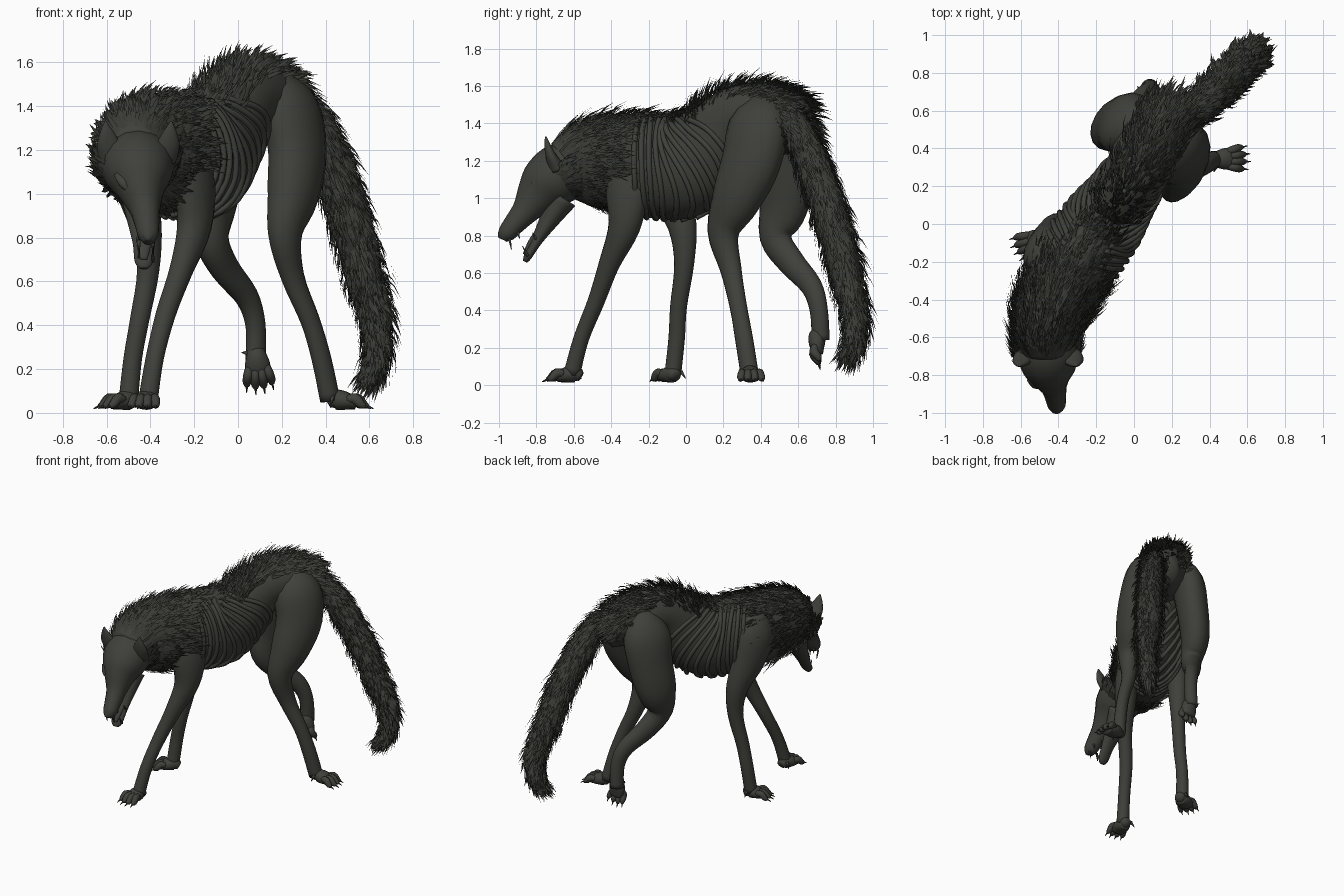
import bpy, bmesh, math, random
from mathutils import Vector as V

random.seed(4)
if "Cube" in bpy.data.objects:
    bpy.data.objects.remove(bpy.data.objects["Cube"])


def material(name, colour):
    m = bpy.data.materials.new(name)
    m.use_nodes = True
    m.diffuse_color = colour
    bsdf = m.node_tree.nodes["Principled BSDF"]
    bsdf.inputs["Base Color"].default_value = colour
    bsdf.inputs["Roughness"].default_value = 0.9
    return m


HIDE = material("dark grey hide", (0.05, 0.05, 0.043, 1))
FUR = material("charcoal fur", (0.042, 0.042, 0.036, 1))
ACROSS = V((0.85, -0.53, 0))     # sideways direction of the turned body
FACE = V((1, 0.1, 0))            # sideways direction of the head


def sample(rows, t):
    """Smoothly interpolated row of x, y, z, half width, half depth."""
    i = max(0, min(int(t), len(rows) - 2))
    f = t - i
    a, b, c, d = (rows[max(0, min(i + k, len(rows) - 1))] for k in (-1, 0, 1, 2))
    return [q + f * (r - p) / 2 + f * f * (p - 2.5 * q + 2 * r - s / 2)
            + f ** 3 * (1.5 * (q - r) + (s - p) / 2) for p, q, r, s in zip(a, b, c, d)]


def frame(rows, t, hint):
    row = sample(rows, t)
    ahead = V(sample(rows, min(t + .1, len(rows) - 1))[:3])
    behind = V(sample(rows, max(t - .1, 0))[:3])
    tan = (ahead - behind).normalized()
    side = (hint - tan * hint.dot(tan)).normalized()
    return V(row[:3]), tan, side, tan.cross(side), max(row[3], .002), max(row[4], .002)


def surface(rows, t, ang, hint, scale=1.0):
    c, tan, s, u, a, b = frame(rows, t, hint)
    p = c + (s * math.cos(ang) * a + u * math.sin(ang) * b) * scale
    n = (s * math.cos(ang) / a + u * math.sin(ang) / b).normalized()
    return p, n, tan


def loft(bm, rows, hint=ACROSS, sides=16, sub=4):
    rings = []
    total = (len(rows) - 1) * sub
    for k in range(total + 1):
        rings.append([bm.verts.new(surface(rows, k / sub, math.tau * j / sides, hint)[0])
                      for j in range(sides)])
    for r, q in zip(rings, rings[1:]):
        for j in range(sides):
            bm.faces.new((r[j], r[j - 1], q[j - 1], q[j]))
    bm.faces.new(rings[0])
    bm.faces.new(rings[-1][::-1])


def finish(bm, name, mat, smooth=True):
    if smooth:
        bmesh.ops.recalc_face_normals(bm, faces=bm.faces)
    me = bpy.data.meshes.new(name)
    bm.to_mesh(me)
    bm.free()
    me.materials.append(mat)
    me.polygons.foreach_set("use_smooth", [smooth] * len(me.polygons))
    ob = bpy.data.objects.new(name, me)
    bpy.context.collection.objects.link(ob)


def part(name, rows, hint=ACROSS, mat=HIDE):
    bm = bmesh.new()
    loft(bm, rows, hint)
    finish(bm, name, mat)


def fur(name, rows, patches, hint=ACROSS, flow=-1):
    """Blades of hair; patch = count, t range, angle range, length, lift."""
    bm = bmesh.new()
    for count, t0, t1, a0, a1, length, lift in patches:
        for _ in range(count):
            ang = math.radians(random.uniform(a0, a1))
            p, n, tan = surface(rows, random.uniform(t0, t1), ang, hint, 0.98)
            jitter = V([random.uniform(-.25, .25) for _ in range(3)])
            d = (tan * flow + n * lift + jitter).normalized()
            s = d.cross(n).normalized() * random.uniform(.005, .012)
            l = length * random.uniform(.5, 1.2)
            mid = p + d * l * .5 + n * l * .1
            a, b, c, e, tip = [bm.verts.new(q) for q in
                               (p - s, p + s, mid + s * .8, mid - s * .8, p + d * l)]
            bm.faces.new((a, b, c, e))
            bm.faces.new((e, c, tip))
    finish(bm, name, FUR, False)


def paw(name, pos, d, up):
    """Pad, four arched toes with claws and a dewclaw."""
    bm = bmesh.new()
    pos, d, up = V(pos), V(d).normalized(), V(up)
    up = (up - d * up.dot(d)).normalized()
    side = d.cross(up)

    def at(f, s, h, a, b):
        return [*(pos + d * f + side * s + up * h), a, b]
    loft(bm, [at(-.08, 0, .03, .03, .025), at(-.05, 0, .045, .045, .045),
              at(0, 0, .04, .058, .042), at(.05, 0, .025, .05, .025)], side)
    for k in (-1.5, -.5, .5, 1.5):
        reach = .09 - abs(k) * .014
        w = k * .032
        loft(bm, [at(.01, w * .8, .045, .02, .02), at(reach * .6, w, .05, .022, .025),
                  at(reach, w * 1.15, .024, .02, .02), at(reach + .02, w * 1.2, .016, .01, .01)],
             side, 8, 3)
        loft(bm, [at(reach, w * 1.15, .025, .009, .009),
                  at(reach + .045, w * 1.3, .004, .001, .001)], side, 6, 1)
    loft(bm, [at(-.06, .04, .06, .012, .012), at(-.07, .065, .02, .002, .002)], side, 6, 1)
    finish(bm, name, HIDE)


# Torso, from tail root to throat
torso = [(.24, .64, 1.3, .07, .09), (.17, .55, 1.38, .15, .17), (.09, .42, 1.43, .18, .18),
         (.01, .27, 1.42, .17, .18), (-.07, .14, 1.28, .18, .23), (-.16, .01, 1.18, .21, .28),
         (-.26, -.13, 1.17, .22, .28), (-.35, -.27, 1.18, .21, .27), (-.42, -.42, 1.19, .2, .25),
         (-.46, -.56, 1.18, .18, .22), (-.46, -.68, 1.15, .13, .15)]
part("torso", torso)

# Protruding ribs and spine knobs
bm = bmesh.new()
for k in range(10):
    t = 3.7 + k * .3
    for flip in (0, 1):
        pts = []
        for j in range(8):
            ang = math.radians(65 - j * 21)
            ang = math.pi - ang if flip else ang
            p = surface(torso, t - .5 * math.sin(j / 7 * math.pi) + .25, ang, ACROSS, 1.01)[0]
            pts.append([*p, .015, .015])
        loft(bm, pts, V((0.3, 0.5, 0.2)), 8, 3)
finish(bm, "ribs", HIDE)
bm = bmesh.new()
for k in range(16):
    p = surface(torso, 2.5 + k * .3, math.pi / 2, ACROSS)[0]
    loft(bm, [[*(p - V((0, 0, .03))), .025, .025], [*(p + V((0, 0, .012))), .01, .012]], ACROSS, 8, 1)
finish(bm, "spine_knobs", HIDE)

# Legs
part("left_hind_leg", [(.17, .43, 1.52, .06, .08), (.23, .39, 1.4, .12, .17), (.27, .35, 1.2, .12, .17),
                       (.25, .27, 1, .11, .14), (.215, .2, .82, .075, .09), (.25, .24, .62, .05, .06),
                       (.33, .28, .42, .043, .048), (.38, .31, .25, .043, .05), (.42, .34, .06, .045, .05)])
paw("left_hind_paw", (.49, .345, .015), (1, .05, 0), (0, 0, 1))
part("right_hind_leg", [(.02, .49, 1.5, .06, .08), (-.04, .53, 1.36, .11, .17), (-.08, .54, 1.15, .11, .16),
                        (-.12, .52, .95, .1, .14), (-.12, .48, .79, .075, .09), (-.06, .56, .66, .06, .075),
                        (.04, .67, .53, .05, .06), (.08, .71, .4, .045, .05), (.08, .72, .24, .045, .05)])
paw("right_hind_paw", (.09, .74, .21), (.1, -.15, -1), (0, -1, 0))
part("left_front_leg", [(-.27, -.24, 1.36, .05, .08), (-.24, -.27, 1.23, .08, .14), (-.2, -.31, 1.05, .08, .13),
                        (-.2, -.33, .85, .075, .09), (-.26, -.41, .65, .052, .058), (-.33, -.48, .45, .046, .046),
                        (-.38, -.56, .25, .042, .042), (-.41, -.61, .06, .045, .045)])
paw("left_front_paw", (-.42, -.64, .015), (-.15, -1, 0), (0, 0, 1))
part("right_front_leg", [(-.46, -.16, 1.36, .05, .08), (-.49, -.14, 1.23, .08, .13), (-.47, -.09, 1.05, .08, .12),
                         (-.42, -.02, .85, .07, .08), (-.41, -.01, .65, .05, .055), (-.45, -.04, .42, .044, .046),
                         (-.48, -.05, .25, .042, .045), (-.5, -.07, .06, .045, .045)])
paw("right_front_paw", (-.53, -.09, .015), (-.85, -.4, 0), (0, 0, 1))

# Head, open jaw, ears
head = [(-.46, -.56, 1.18, .12, .13), (-.46, -.66, 1.14, .165, .16), (-.45, -.74, 1.08, .15, .15),
        (-.44, -.8, 1.01, .105, .115), (-.425, -.86, .93, .07, .075), (-.415, -.92, .86, .056, .058),
        (-.41, -.96, .81, .047, .048), (-.41, -.98, .78, .025, .025)]
part("head", head, FACE)
part("lower_jaw", [(-.44, -.66, 1, .1, .08), (-.435, -.74, .87, .07, .05), (-.43, -.8, .77, .05, .03),
                   (-.43, -.845, .69, .042, .022), (-.43, -.86, .66, .02, .012)], FACE)
part("tongue", [(-.43, -.77, .86, .03, .012), (-.43, -.83, .77, .032, .012),
                (-.43, -.865, .7, .015, .008)], FACE)
part("nose", [(-.41, -.955, .845, .02, .015), (-.41, -.98, .81, .032, .026), (-.41, -.995, .785, .012, .012)], FACE)
for name, s in (("left", 1), ("right", -1)):
    x = -.455 + s * .115
    part(name + "_ear", [(x, -.69, 1.16, .06, .045), (x + s * .02, -.72, 1.22, .055, .03),
                         (x + s * .03, -.74, 1.28, .032, .018), (x + s * .035, -.75, 1.33, .004, .004)], FACE)
    part(name + "_brow", [(x - s * .02, -.82, 1.09, .02, .014), (x - s * .055, -.85, 1.05, .03, .02),
                          (x - s * .08, -.865, 1.01, .01, .01)], FACE)
bm = bmesh.new()
for s in (-1, 1):
    for y, z, dy, dz in ((-.945, .79, .012, -.065), (-.9, .82, .01, -.035), (-.845, .69, -.03, .055), (-.8, .78, -.02, .035)):
        loft(bm, [(-.42 + s * .033, y, z, .009, .009), (-.42 + s * .03, y + dy, z + dz, .001, .001)], FACE, 6, 1)
finish(bm, "teeth", HIDE)

# Tail
tail = [(.19, .52, 1.45, .07, .07), (.32, .6, 1.36, .08, .08), (.41, .68, 1.18, .085, .085),
        (.5, .77, .92, .09, .09), (.58, .85, .62, .085, .08), (.635, .9, .4, .06, .06),
        (.63, .9, .24, .035, .04), (.58, .85, .12, .008, .008)]
SWAY = V((.7, -.7, 0))
part("tail", tail, SWAY, FUR)
fur("tail_fur", tail, [(1900, .2, 6.4, 0, 360, .12, .2), (60, 6, 6.8, 0, 360, .09, .2)], SWAY, 1)

# Coat along the back, rump, mane and throat
fur("back_fur", torso, [(700, 1, 4, 35, 145, .12, .45), (350, 3.8, 7, 55, 125, .09, .3),
                        (150, .3, 1.5, 0, 180, .1, .3)])
fur("mane_fur", torso, [(1300, 6.8, 9.8, -20, 200, .13, .4), (500, 7.8, 9.8, 180, 360, .12, .4)])
fur("cheek_fur", head, [(220, .6, 1.5, -60, 20, .1, .5), (220, .6, 1.5, 160, 240, .1, .5)], FACE)
